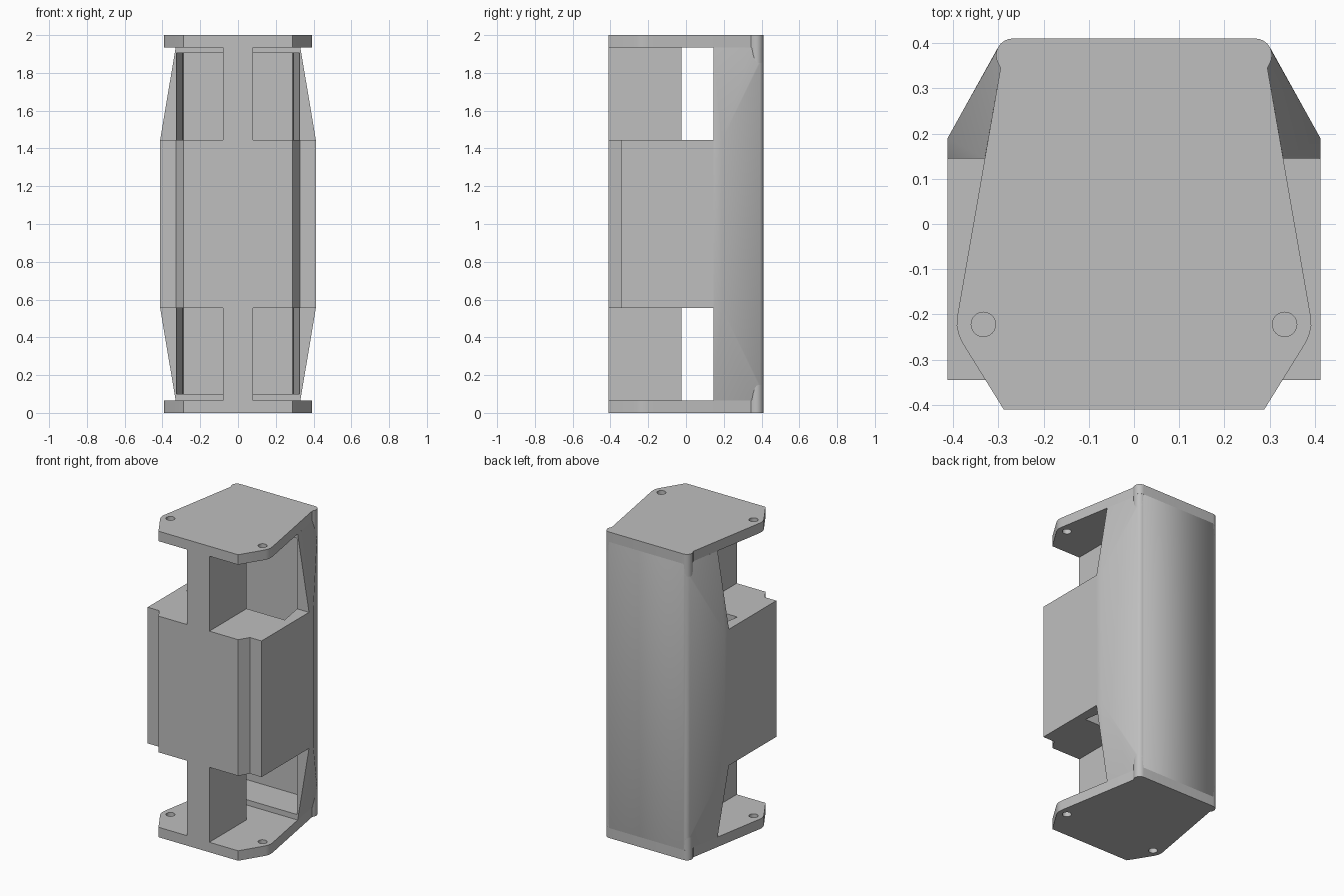
import bpy, bmesh, math
from mathutils import Vector

cube = bpy.data.objects.get("Cube")
if cube:
    bpy.data.objects.remove(cube, do_unlink=True)

grey = bpy.data.materials.new("plain_grey")
grey.use_nodes = True
colour = (0.52, 0.52, 0.52, 1)
grey.diffuse_color = colour
grey.node_tree.nodes["Principled BSDF"].inputs["Base Color"].default_value = colour

PLATE = 0.065           # end plate thickness
LOW, HIGH = 0.555, 1.445  # middle block heights


def finish(bm, name):
    bmesh.ops.recalc_face_normals(bm, faces=bm.faces[:])
    mesh = bpy.data.meshes.new(name)
    bm.to_mesh(mesh)
    bm.free()
    mesh.materials.append(grey)
    obj = bpy.data.objects.new(name, mesh)
    bpy.context.collection.objects.link(obj)
    return obj


def prism(name, outline, z0, z1):
    bm = bmesh.new()
    face = bm.faces.new([bm.verts.new((x, y, z0)) for x, y in outline])
    top = bmesh.ops.extrude_face_region(bm, geom=[face])["geom"]
    moved = [v for v in top if isinstance(v, bmesh.types.BMVert)]
    bmesh.ops.translate(bm, verts=moved, vec=(0, 0, z1 - z0))
    return finish(bm, name)


def mirrored(half):
    return half + [(-x, y) for x, y in reversed(half)]


def activate(obj):
    bpy.ops.object.select_all(action="DESELECT")
    obj.select_set(True)
    bpy.context.view_layer.objects.active = obj


def cut(obj, cutter):
    activate(obj)
    mod = obj.modifiers.new("cut", "BOOLEAN")
    mod.operation = "DIFFERENCE"
    mod.solver = "EXACT"
    mod.object = cutter
    bpy.ops.object.modifier_apply(modifier=mod.name)


def circle(cx, cy, r, start, end, n):
    angles = [math.radians(start + (end - start) * i / n) for i in range(n + 1)]
    return [(cx + r * math.cos(a), cy + r * math.sin(a)) for a in angles]


back_corner = circle(0.268, 0.373, 0.037, -30, 90, 8)

# End plates with two screw holes each
plate_half = [(0.288, -0.41), (0.38, -0.262), (0.388, -0.243), (0.392, -0.225),
              (0.39, -0.2), (0.295, 0.345)] + back_corner
holes = [prism("hole_cutter", circle(s * 0.333, -0.222, 0.027, 0, 345, 23), -0.1, 2.1)
         for s in (-1, 1)]
parts = []
for name, z in (("bottom_plate", 0), ("top_plate", 2 - PLATE)):
    plate = prism(name, mirrored(plate_half), z, z + PLATE)
    for hole in holes:
        cut(plate, hole)
    parts.append(plate)

# Front column between the plates and the middle block
for name, z0, z1 in (("lower_column", PLATE, LOW), ("upper_column", HIGH, 2 - PLATE)):
    parts.append(prism(name, mirrored([(0.08, -0.41), (0.08, -0.025)]), z0, z1))

# Tall inner cavity shared by the block and the shell
cavity = prism("cavity_cutter", mirrored([(0.355, -0.025), (0.326, 0.145), (0.322, 0.165),
                                          (0.288, 0.375)]), 0.1, 1.905)

# Middle block
block = prism("middle_block", mirrored([(0.288, -0.41), (0.328, -0.345), (0.412, -0.345),
                                        (0.412, 0.145)]), LOW, HIGH)
cut(block, cavity)
parts.append(block)

# Back shell, tapering from the block to both plates
bm = bmesh.new()
for s in (-1, 1):
    for side in (-1, 1):
        def add(x, y, height):
            bm.verts.new(Vector((s * x, y, 1 + side * height)))
        add(0.412, 0.145, HIGH - 1)
        add(0.412, 0.19, HIGH - 1)
        for x, y in ((0.33, 0.145), (0.295, 0.345), (0.268, 0.41)):
            add(x, y, 1 - PLATE)
        for x, y in back_corner:
            add(x, y, 0.85)
hull = bmesh.ops.convex_hull(bm, input=bm.verts[:])
spare = [g for g in hull["geom_interior"] if isinstance(g, bmesh.types.BMVert)]
bmesh.ops.delete(bm, geom=spare, context="VERTS")
bmesh.ops.dissolve_limit(bm, angle_limit=0.01, verts=bm.verts[:], edges=bm.edges[:])
shell = finish(bm, "back_shell")
cut(shell, cavity)
parts.append(shell)

# Rounded rear corner strips running up to the plates
for name, s in (("left_corner_strip", 1), ("right_corner_strip", -1)):
    strip = [(0.292, 0.345)] + circle(0.268, 0.373, 0.0365, -30, 90, 8) + [(0.268, 0.385), (0.292, 0.38)]
    parts.append(prism(name, [(s * x, y) for x, y in strip], PLATE, 2 - PLATE))

for helper in holes + [cavity]:
    bpy.data.objects.remove(helper, do_unlink=True)
for part in parts:
    activate(part)
    bpy.ops.object.shade_smooth_by_angle(angle=math.radians(25))
